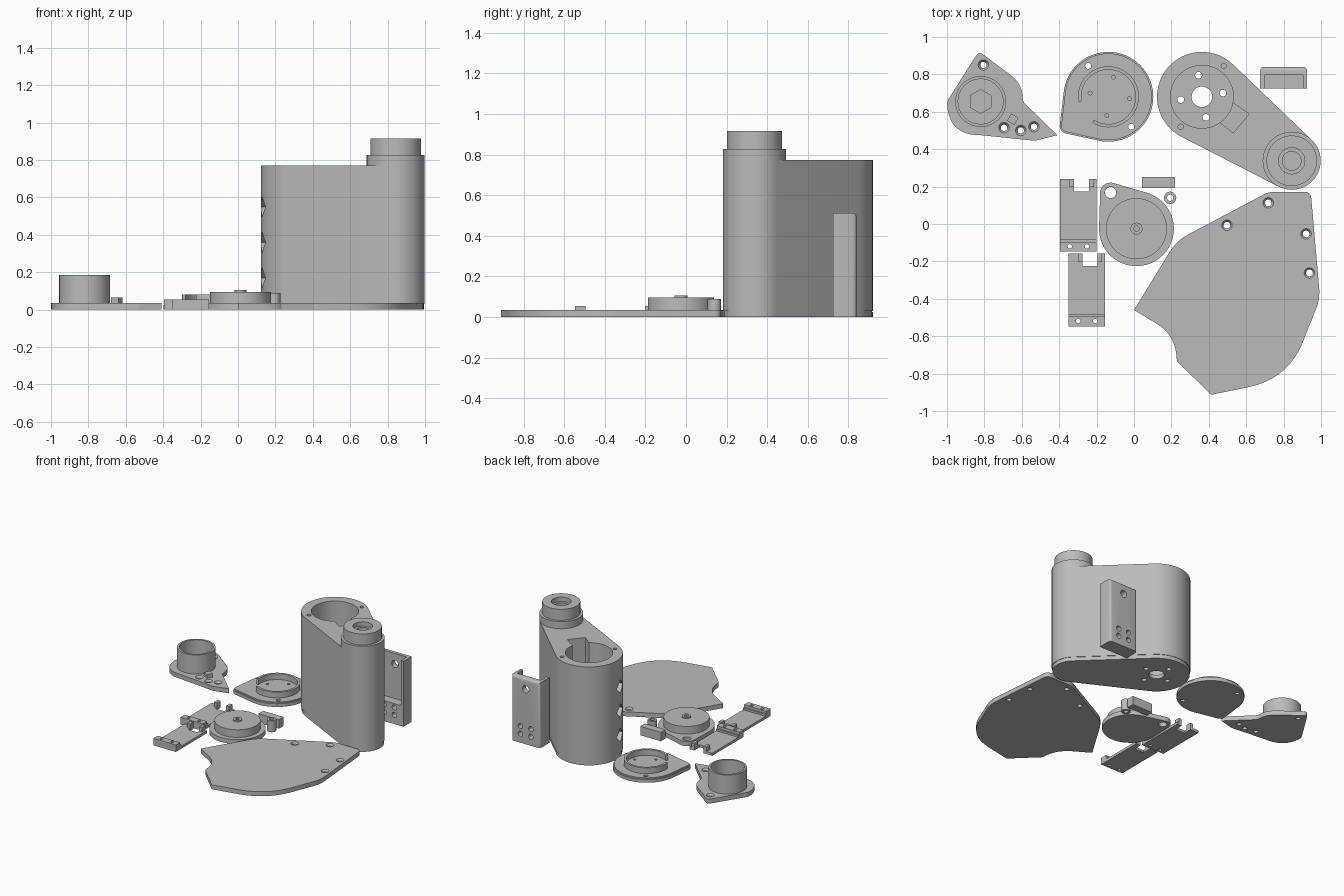
import bpy, bmesh, math
from mathutils import Vector, Matrix, geometry

if "Cube" in bpy.data.objects:
    bpy.data.objects.remove(bpy.data.objects["Cube"])

GREY = bpy.data.materials.new("plain grey")
GREY.diffuse_color = (0.5, 0.5, 0.5, 1)
GREY.use_nodes = True
GREY.node_tree.nodes["Principled BSDF"].inputs["Base Color"].default_value = GREY.diffuse_color


def circle(x, y, r, n=64, a0=0.0):
    return [(x + r * math.cos(a0 + 2 * math.pi * i / n), y + r * math.sin(a0 + 2 * math.pi * i / n)) for i in range(n)]


def hull(*discs):
    pts = [Vector(p) for d in discs for p in circle(*d)]
    return [tuple(pts[i]) for i in geometry.convex_hull_2d(pts)]


def rounded(corners, steps=8):
    """Outline with each (x, y, cut) corner softened by a curve starting 'cut' away."""
    out = []
    for i, (x, y, c) in enumerate(corners):
        p = Vector((x, y))
        if c == 0:
            out.append((x, y))
            continue
        a, b = (Vector(corners[j % len(corners)][:2]) for j in (i - 1, i + 1))
        a, b = p + (a - p).normalized() * c, p + (b - p).normalized() * c
        out += [tuple(a * (1 - t) ** 2 + p * 2 * t * (1 - t) + b * t * t) for t in (k / steps for k in range(steps + 1))]
    return out


def prism(name, pts, z0, z1, top=None):
    """Extrude an outline from z0 to z1; 'top' gives a different upper outline."""
    bm = bmesh.new()
    lo = [bm.verts.new((x, y, z0)) for x, y in pts]
    hi = [bm.verts.new((x, y, z1)) for x, y in (top or pts)]
    bm.faces.new(lo[::-1])
    bm.faces.new(hi)
    for i in range(len(lo)):
        j = (i + 1) % len(lo)
        bm.faces.new((lo[i], lo[j], hi[j], hi[i]))
    bmesh.ops.recalc_face_normals(bm, faces=bm.faces)
    me = bpy.data.meshes.new(name)
    bm.to_mesh(me)
    bm.free()
    me.materials.append(GREY)
    ob = bpy.data.objects.new(name, me)
    bpy.context.collection.objects.link(ob)
    return ob


def box(name, x0, x1, y0, y1, z0, z1):
    return prism(name, [(x0, y0), (x1, y0), (x1, y1), (x0, y1)], z0, z1)


def drill(x, y, r, z0, z1, n=24):
    return prism("cutter", circle(x, y, r, n), z0, z1)


def sink(x, y, r, z, depth=0.015):
    return prism("cutter", circle(x, y, r * 0.6, 24), z - depth, z + 0.001, circle(x, y, r, 24))


def combine(ob, others, op="DIFFERENCE"):
    bpy.context.view_layer.objects.active = ob
    for o in others:
        m = ob.modifiers.new("bool", "BOOLEAN")
        m.operation, m.solver, m.object = op, "EXACT", o
        bpy.ops.object.modifier_apply(modifier=m.name)
        bpy.data.objects.remove(o)
    return ob


# Motor housing: tall tapered capsule with a bore, a wire slot and diamond vents
BX, BY, SX, SY = 0.363, 0.68, 0.843, 0.338
housing = prism("housing", hull((BX, BY, 0.24, 96), (SX, SY, 0.155)), 0.03, 0.772)
slot = prism("cutter", [(0.40, 0.59), (0.45, 0.55), (0.53, 0.487), (0.615, 0.588), (0.53, 0.647), (0.48, 0.69)], 0.08, 0.8)
cuts = [drill(BX, BY, 0.168, 0.0, 0.8, 64), slot]
cuts += [drill(x, y, 0.014, 0.6, 0.8) for x, y in ((0.48, 0.845), (0.25, 0.52))]
for z in (0.17, 0.36, 0.55):
    vent = prism("cutter", circle(0, 0, 0.055, 4), -0.1, 0.1)
    vent.data.transform(Matrix.Translation((BX, BY, z)) @ Matrix.Rotation(math.radians(193), 4, "Z")
                        @ Matrix.Translation((0.21, 0, 0)) @ Matrix.Rotation(math.pi / 2, 4, "Y"))
    cuts.append(vent)
combine(housing, cuts)

# Housing floor with shaft hole and four screw holes
floor = prism("housing_floor", hull((BX, BY, 0.236, 96), (SX, SY, 0.151)), 0.0, 0.03)
combine(floor, [drill(BX, BY, 0.055, -0.1, 0.1, 32)] +
        [drill(x, y, 0.018, -0.1, 0.1) for x, y in ((0.345, 0.795), (0.475, 0.70), (0.385, 0.57), (0.25, 0.665))])

# Pivot collar and cap with a stepped socket
combine(prism("pivot_collar", circle(SX, SY, 0.155), 0.772, 0.828), [drill(SX, SY, 0.05, 0.79, 0.9, 48)])
combine(prism("pivot_cap", circle(SX, SY, 0.135), 0.828, 0.915),
        [drill(SX, SY, 0.05, 0.8, 1, 48), drill(SX, SY, 0.07, 0.88, 1, 48)])

# Round motor cover: plate with an open ring wall
CX, CY = -0.137, 0.68
combine(prism("motor_cover", hull((CX, CY, 0.24, 96), (-0.355, 0.525, 0.042)), 0.0, 0.025,),
        [drill(x, y, 0.016, -0.1, 0.1) for x, y in ((-0.245, 0.845), (-0.015, 0.52))])
combine(prism("motor_cover_top", hull((CX, CY, 0.232, 96), (-0.355, 0.525, 0.034)), 0.025, 0.035),
        [drill(x, y, 0.016, -0.1, 0.1) for x, y in ((-0.245, 0.845), (-0.015, 0.52))] +
        [drill(x, y, 0.01, -0.1, 0.1, 16) for x, y in ((-0.11, 0.785), (-0.025, 0.67), (-0.145, 0.58), (-0.235, 0.70))])
arc = [math.radians(-122 + 312 * i / 60) for i in range(61)]
prism("motor_cover_ring", [(CX + 0.163 * math.cos(a), CY + 0.163 * math.sin(a)) for a in arc] +
      [(CX + 0.145 * math.cos(a), CY + 0.145 * math.sin(a)) for a in arc[::-1]], 0.035, 0.08)

# Knob plate: pointed base, cup and hexagonal hub
base = rounded([(-0.825, 0.92, 0.02), (-0.665, 0.80, 0), (-0.595, 0.745, 0.075), (-0.595, 0.655, 0.02), (-0.41, 0.475, 0),
                (-0.53, 0.445, 0.01), (-0.82, 0.475, 0), (-0.99, 0.475, 0.165), (-1.0, 0.655, 0.02), (-0.845, 0.90, 0.02)], 12)
holes = ((-0.805, 0.85), (-0.695, 0.515), (-0.605, 0.50), (-0.535, 0.52))
combine(prism("knob_plate", base, 0.0, 0.035),
        [drill(x, y, 0.017, -0.1, 0.1) for x, y in holes] + [sink(x, y, 0.029, 0.035) for x, y in holes])
combine(prism("knob_cup", circle(-0.82, 0.655, 0.136), 0.035, 0.185), [drill(-0.82, 0.655, 0.12, 0.045, 0.3, 64)])
prism("knob_hex_hub", circle(-0.82, 0.655, 0.066, 6, math.pi / 6), 0.04, 0.1)
prism("knob_peg", circle(-0.648, 0.56, 0.032, 4, math.radians(15)), 0.035, 0.065)

# Pulley: eared plate, raised disc and centre boss
PX, PY = 0.013, -0.025
combine(prism("pulley_plate", hull((PX, PY, 0.2, 96), (-0.125, 0.165, 0.056)), 0.0, 0.035),
        [drill(-0.125, 0.168, 0.03, -0.1, 0.1)])
combine(prism("pulley_disc", circle(PX, PY, 0.163), 0.035, 0.095), [drill(PX, PY, 0.014, 0.03, 0.2)])
combine(prism("pulley_boss", circle(PX, PY, 0.032, 32), 0.095, 0.105), [drill(PX, PY, 0.014, 0.03, 0.2)])

# Spacer ring and small clamp bar
combine(prism("spacer_ring", circle(0.193, 0.14, 0.033, 32), 0.0, 0.088), [drill(0.193, 0.14, 0.017, -0.1, 0.2)])
box("clamp_bar", 0.043, 0.22, 0.192, 0.25, 0.0, 0.07)

# Two sliding strips: thin plate, drilled end bar and two hook lugs beside a notch
for n, (x, y) in enumerate(((-0.395, -0.148), (-0.35, -0.547)), 1):
    combine(prism(f"strip_{n}", [(x, y), (x + 0.195, y), (x + 0.195, y + 0.388), (x + 0.155, y + 0.388), (x + 0.155, y + 0.323),
                                (x + 0.075, y + 0.323), (x + 0.075, y + 0.388), (x, y + 0.388)], 0.0, 0.02),
            [drill(x + d, y + 0.028, 0.012, -0.1, 0.1, 16) for d in (0.052, 0.143)])
    combine(box(f"strip_end_bar_{n}", x, x + 0.195, y, y + 0.052, 0.02, 0.055),
            [drill(x + d, y + 0.028, 0.012, -0.1, 0.1, 16) for d in (0.052, 0.143)])
    box(f"strip_ridge_{n}", x, x + 0.195, y + 0.052, y + 0.064, 0.02, 0.035)
    for k, d in enumerate((0.05, 0.155)):
        box(f"strip_lug_{n}_{k}", x + d, x + d + 0.025, y + 0.345, y + 0.388, 0.02, 0.055)

# Large wing-shaped guard plate
wing = rounded([(0.0, -0.46, 0.01), (0.19, -0.15, 0), (0.235, -0.085, 0.06), (0.33, -0.035, 0), (0.66, 0.14, 0.02),
                (0.72, 0.172, 0.03), (0.945, 0.172, 0.035), (0.995, -0.40, 0.06), (0.915, -0.60, 0), (0.83, -0.825, 0.22),
                (0.60, -0.875, 0), (0.413, -0.913, 0.01), (0.23, -0.735, 0.012), (0.215, -0.59, 0.11)], 12)
holes = ((0.718, 0.113), (0.497, -0.007), (0.92, -0.053), (0.938, -0.262))
combine(prism("guard_plate", wing, 0.0, 0.035),
        [drill(x, y, 0.018, -0.1, 0.1) for x, y in holes] + [sink(x, y, 0.029, 0.035) for x, y in holes])


# Upright wall bracket: U channel with a rounded top, foot block and cross holes
def cross_hole(x, z, r):
    c = drill(0, 0, r, -0.3, 0.3)
    c.data.transform(Matrix.Translation((x, 0.78, z)) @ Matrix.Rotation(math.pi / 2, 4, "X"))
    return c


bracket = box("bracket", 0.675, 0.925, 0.725, 0.84, 0.0, 0.512)
bm = bmesh.new()
bm.from_mesh(bracket.data)
edges = [e for e in bm.edges if all(v.co.y > 0.8 for v in e.verts) and min(v.co.z for v in e.verts) < max(v.co.z for v in e.verts)
         or all(v.co.y > 0.8 and v.co.z > 0.5 for v in e.verts)]
bmesh.ops.bevel(bm, geom=edges, offset=0.02, segments=4, profile=0.5, affect="EDGES")
bm.to_mesh(bracket.data)
bm.free()
combine(bracket, [box("cutter", 0.697, 0.903, 0.6, 0.797, 0.16, 0.6), cross_hole(0.8, 0.43, 0.028)] +
        [cross_hole(x, z, 0.02) for x in (0.755, 0.845) for z in (0.07, 0.13)])

# Smooth the curved walls, keep machined edges crisp
for ob in bpy.context.scene.objects:
    ob.select_set(True)
bpy.ops.object.shade_smooth_by_angle(angle=math.radians(30))
